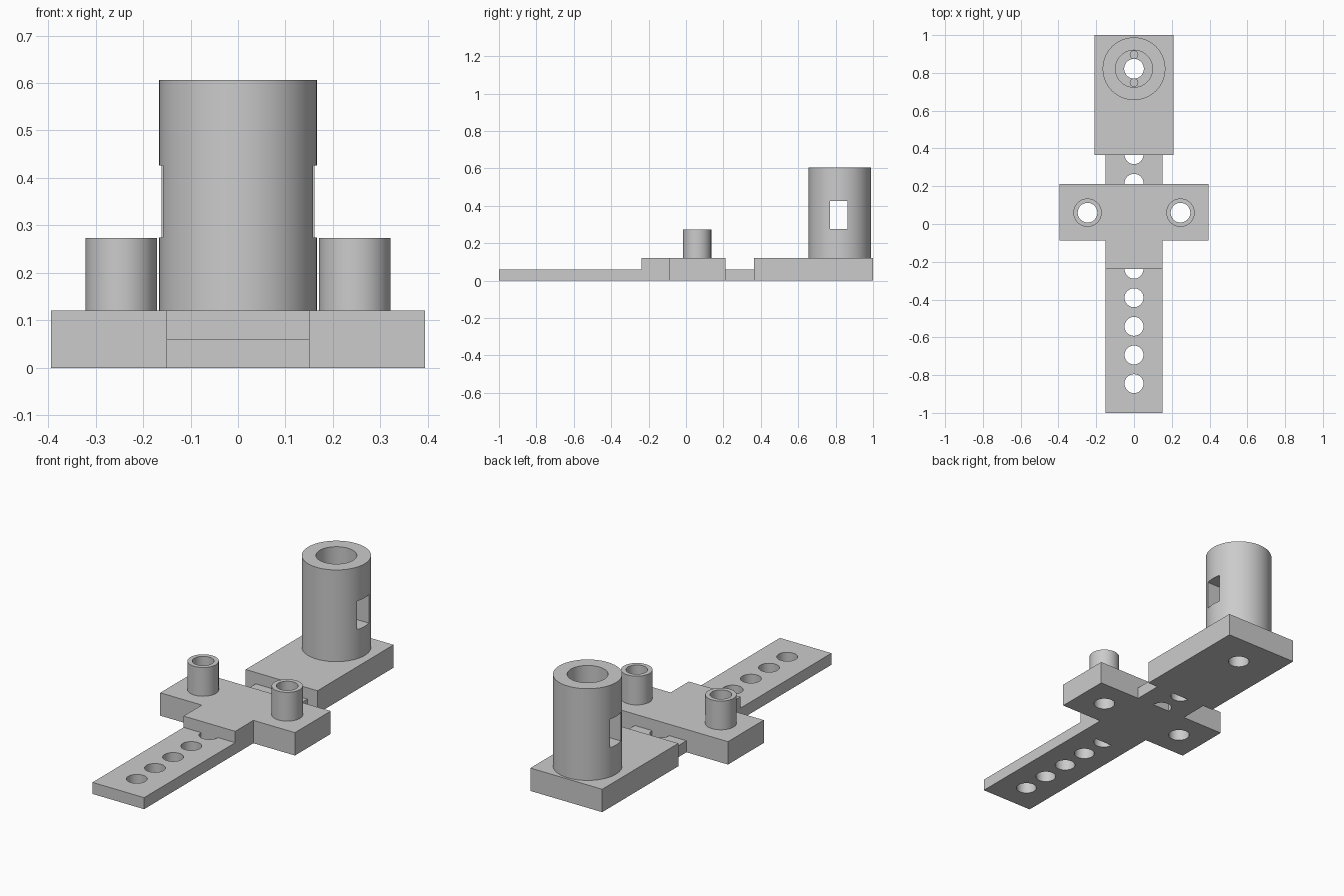
import bpy
import math

default = bpy.data.objects.get("Cube")
if default:
    bpy.data.objects.remove(default, do_unlink=True)

grey = bpy.data.materials.new("plain grey")
grey.use_nodes = True
grey.diffuse_color = (0.6, 0.6, 0.6, 1)
grey.node_tree.nodes["Principled BSDF"].inputs["Base Color"].default_value = (0.6, 0.6, 0.6, 1)


def box(name, x, y, z):
    """Box from (min, max) ranges."""
    spans = (x, y, z)
    bpy.ops.mesh.primitive_cube_add(size=1, location=[(a + b) / 2 for a, b in spans])
    ob = bpy.context.object
    ob.name = name
    ob.scale = [b - a for a, b in spans]
    bpy.ops.object.transform_apply(location=True, rotation=True, scale=True)
    ob.data.materials.append(grey)
    return ob


def rod(name, x, y, radius, bottom, top):
    """Upright cylinder."""
    bpy.ops.mesh.primitive_cylinder_add(vertices=64, radius=radius, depth=top - bottom,
                                        location=(x, y, (bottom + top) / 2))
    ob = bpy.context.object
    ob.name = name
    bpy.ops.object.transform_apply(location=True, rotation=True, scale=True)
    ob.data.materials.append(grey)
    return ob


def combine(target, tool, operation, keep=False):
    mod = target.modifiers.new(operation.lower(), 'BOOLEAN')
    mod.operation = operation
    mod.solver = 'EXACT'
    mod.object = tool
    bpy.context.view_layer.objects.active = target
    bpy.ops.object.modifier_apply(modifier=mod.name)
    if not keep:
        bpy.data.objects.remove(tool, do_unlink=True)


def finish(ob):
    bpy.ops.object.select_all(action='DESELECT')
    ob.select_set(True)
    bpy.context.view_layer.objects.active = ob
    bpy.ops.object.shade_smooth_by_angle(angle=math.radians(30))


THICK, THIN = 0.121, 0.061
HALF = 0.151
TOWER_Y, POST_X, POST_Y = 0.822, 0.246, 0.06

# Cross-shaped carriage: crossbar plus front stem
carriage = box("carriage", (-0.394, 0.394), (-0.087, 0.212), (0, THICK))
combine(carriage, box("stem", (-HALF, HALF), (-0.239, 0), (0, THICK)), 'UNION')

# Rear block
rear_block = box("rear_block_and_tower", (-0.21, 0.21), (0.364, 1), (0, THICK))

# Perforated strip, stopping where the thick parts begin
strip = box("perforated_strip", (-HALF, HALF), (-1, 0.5), (0, THIN))
for i in range(9):
    combine(strip, rod("hole", 0, -0.845 + 0.1515 * i, 0.05, -0.1, 0.2), 'DIFFERENCE')
combine(strip, box("carriage_gap", (-1, 1), (-0.239, 0.212), (-0.1, 0.2)), 'DIFFERENCE')
combine(strip, box("block_gap", (-1, 1), (0.364, 1), (-0.1, 0.2)), 'DIFFERENCE')

# Two hollow posts on the crossbar
for side in (-1, 1):
    combine(carriage, rod("post", side * POST_X, POST_Y, 0.075, 0.05, 0.273), 'UNION')
    combine(carriage, rod("bore", side * POST_X, POST_Y, 0.052, -0.1, 0.4), 'DIFFERENCE')

# Tower with wide bore, narrow drain hole, blind pin holes and side window
combine(rear_block, rod("tower", 0, TOWER_Y, 0.166, 0.05, 0.606), 'UNION')
combine(rear_block, rod("tower_bore", 0, TOWER_Y, 0.098, THICK, 0.8), 'DIFFERENCE')
combine(rear_block, rod("shaft_hole", 0, TOWER_Y, 0.052, -0.1, 0.3), 'DIFFERENCE')
for side in (-1, 1):
    combine(rear_block, rod("pin_hole", 0, TOWER_Y + side * 0.074, 0.02, THIN, 0.2), 'DIFFERENCE')
combine(rear_block, box("window", (-0.4, 0.4), (0.77, 0.863), (0.275, 0.426)), 'DIFFERENCE')

for part in (carriage, rear_block, strip):
    finish(part)
